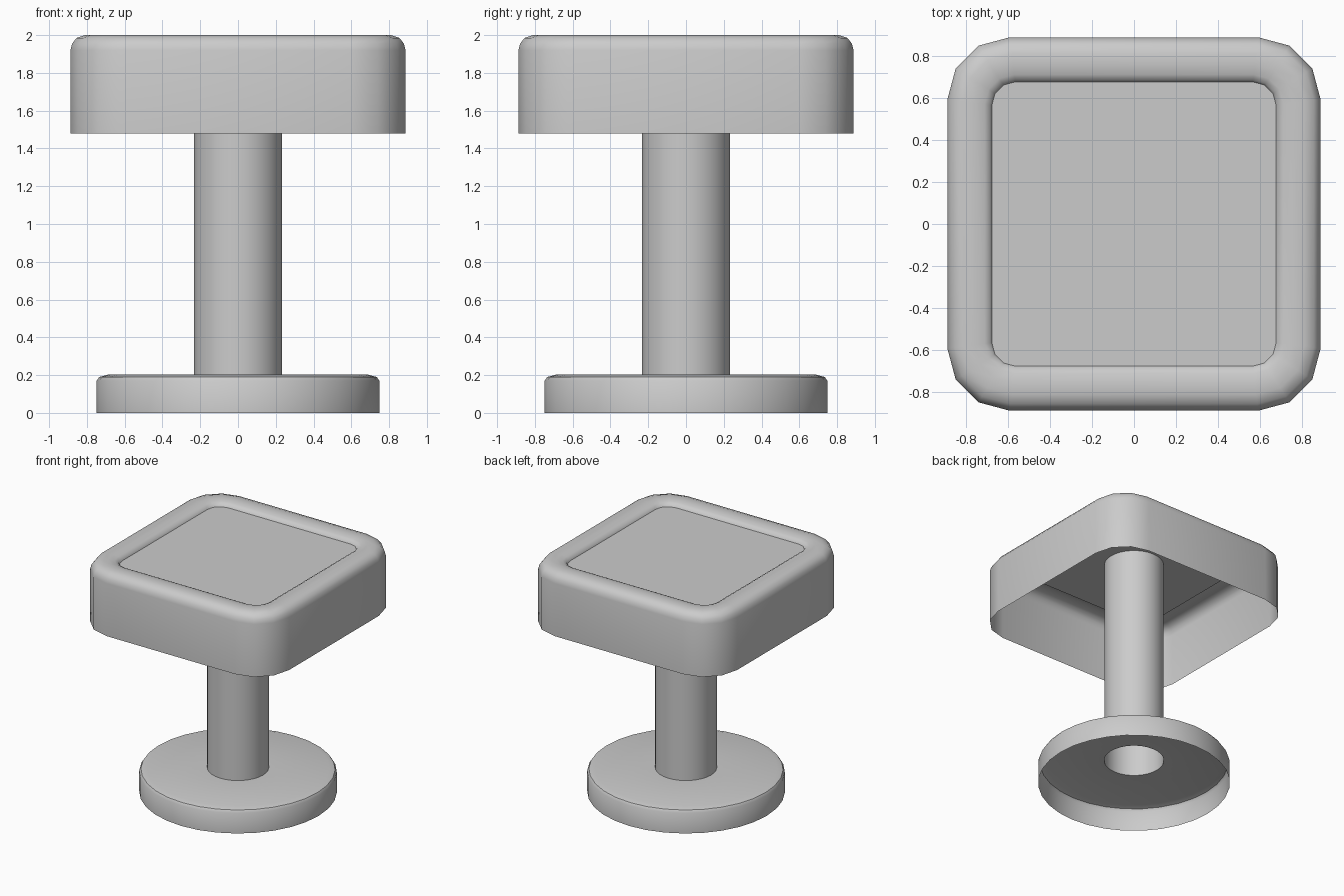
import bpy, bmesh
from math import sin, cos, pi, radians

if "Cube" in bpy.data.objects:
    bpy.data.objects.remove(bpy.data.objects["Cube"])


def loft(name, rings, cap=False):
    """Skin a stack of closed rings into an open shell, optionally capping the last."""
    bm = bmesh.new()
    loops = [[bm.verts.new(p) for p in ring] for ring in rings]
    n = len(loops[0])
    for a, b in zip(loops, loops[1:]):
        for i in range(n):
            j = (i + 1) % n
            bm.faces.new((a[i], a[j], b[j], b[i]))
    if cap:
        bm.faces.new(loops[-1])
    mesh = bpy.data.meshes.new(name)
    bm.to_mesh(mesh)
    bm.free()
    obj = bpy.data.objects.new(name, mesh)
    bpy.context.collection.objects.link(obj)
    bpy.ops.object.select_all(action='DESELECT')
    obj.select_set(True)
    bpy.context.view_layer.objects.active = obj
    bpy.ops.object.shade_smooth_by_angle(angle=radians(40))
    return obj


def circle(r, z, n=32):
    return [(r * cos(2 * pi * i / n), r * sin(2 * pi * i / n), z) for i in range(n)]


def rounded_square(half, radius, z, steps=3):
    pts = []
    c = half - radius
    for k, (sx, sy) in enumerate(((1, 1), (-1, 1), (-1, -1), (1, -1))):
        for i in range(steps + 1):
            a = pi / 2 * (k + i / steps)
            pts.append((sx * c + radius * cos(a), sy * c + radius * sin(a), z))
    return pts


# Round foot: hollow underneath, with a hole where the column meets it
foot = [(0.748, 0), (0.748, 0.17), (0.735, 0.19), (0.69, 0.202), (0.233, 0.202)]
loft("base", [circle(r, z) for r, z in foot])

# Open tube column
loft("column", [circle(0.233, 0.202), circle(0.233, 1.96)])

# Seat cushion: open below, rounded rim, dipping to the flat panel
seat = [(0.887, 0.295, 1.48), (0.887, 0.295, 1.92), (0.878, 0.287, 1.955),
        (0.855, 0.268, 1.985), (0.81, 0.23, 2.0), (0.755, 0.18, 2.0),
        (0.71, 0.14, 1.993), (0.685, 0.12, 1.98), (0.676, 0.113, 1.962)]
loft("seat", [rounded_square(h, r, z) for h, r, z in seat], cap=True)
